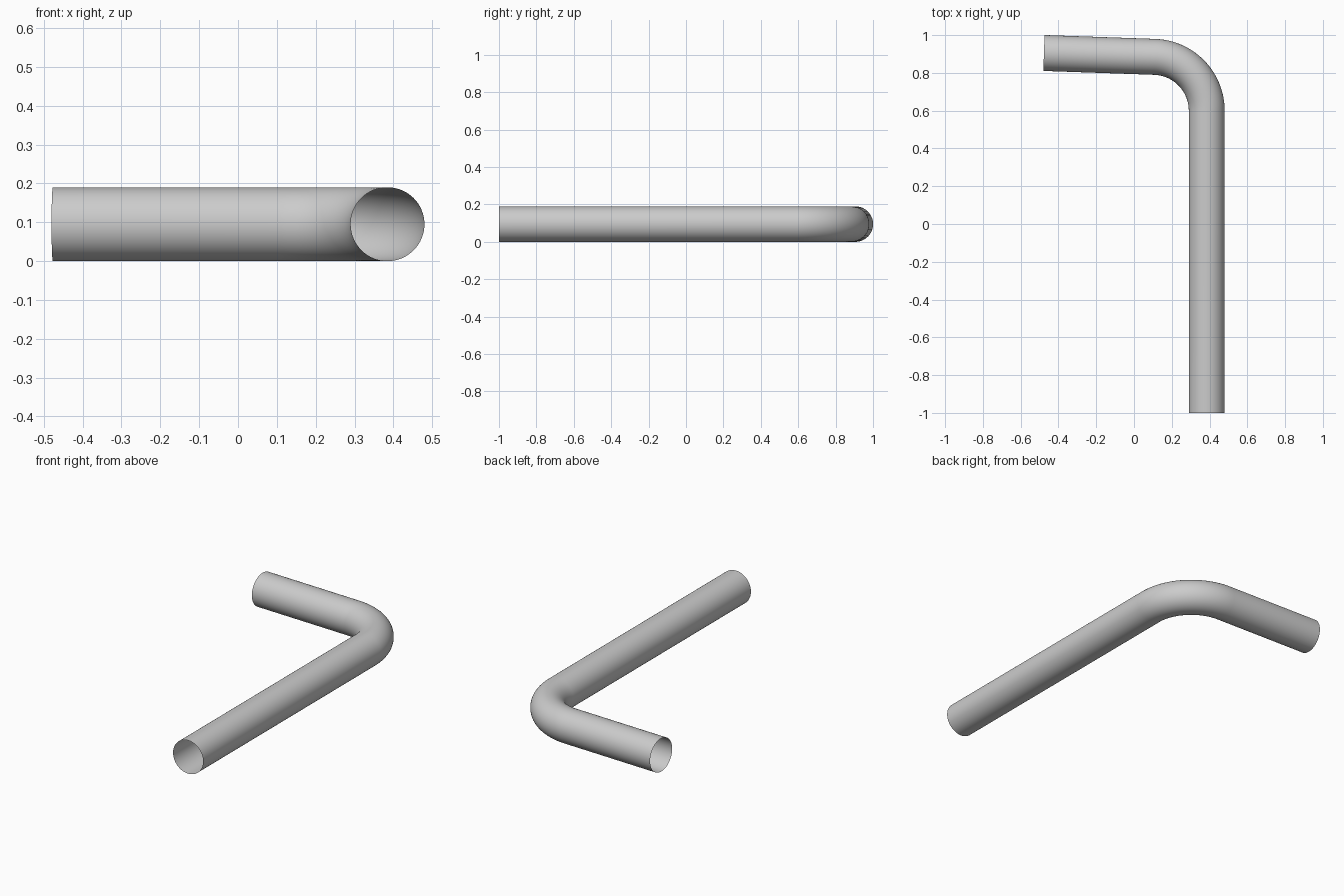
import bpy, bmesh
from math import radians, sin, cos
from mathutils import Matrix, Vector

cube = bpy.data.objects.get("Cube")
if cube:
    bpy.data.objects.remove(cube, do_unlink=True)

RADIUS = 0.095          # pipe radius
BEND = 0.285            # centreline radius of the elbow
TURN = radians(88)      # elbow angle
PIVOT = Vector((0.10, 0.60, RADIUS))

# Plain grey metal
grey = bpy.data.materials.new("grey metal")
grey.use_nodes = True
colour = (0.6, 0.6, 0.6, 1)
grey.diffuse_color = colour
grey.node_tree.nodes["Principled BSDF"].inputs["Base Color"].default_value = colour

bm = bmesh.new()


def extrude(edges, offset):
    """Extend an open rim straight along the offset and return the new rim."""
    geom = bmesh.ops.extrude_edge_only(bm, edges=edges)["geom"]
    verts = [g for g in geom if isinstance(g, bmesh.types.BMVert)]
    bmesh.ops.translate(bm, verts=verts, vec=offset)
    return [g for g in geom if isinstance(g, bmesh.types.BMEdge)]


# Open front rim, facing -y
start = Vector((PIVOT.x + BEND, -1, RADIUS))
bmesh.ops.create_circle(bm, segments=64, radius=RADIUS,
                        matrix=Matrix.Translation(start) @ Matrix.Rotation(radians(90), 4, 'X'))

# Long straight run
rim = extrude(bm.edges[:], Vector((0, PIVOT.y + 1, 0)))

# Elbow
spun = bmesh.ops.spin(bm, geom=rim, cent=PIVOT, axis=(0, 0, 1), angle=TURN, steps=32)
rim = [g for g in spun["geom_last"] if isinstance(g, bmesh.types.BMEdge)]

# Short straight run, leaving the elbow along its tangent
extrude(rim, Vector((-sin(TURN), cos(TURN), 0)) * 0.587)

bmesh.ops.recalc_face_normals(bm, faces=bm.faces[:])
# Make the open shell face outwards
bm.normal_update()
probe = min(bm.faces, key=lambda f: f.calc_center_median().z)
if probe.normal.z > 0:
    bmesh.ops.reverse_faces(bm, faces=bm.faces[:])

mesh = bpy.data.meshes.new("bent_pipe")
bm.to_mesh(mesh)
bm.free()
mesh.materials.append(grey)
pipe = bpy.data.objects.new("bent_pipe", mesh)
bpy.context.collection.objects.link(pipe)
bpy.context.view_layer.objects.active = pipe
pipe.select_set(True)
bpy.ops.object.shade_smooth_by_angle(angle=radians(40))
